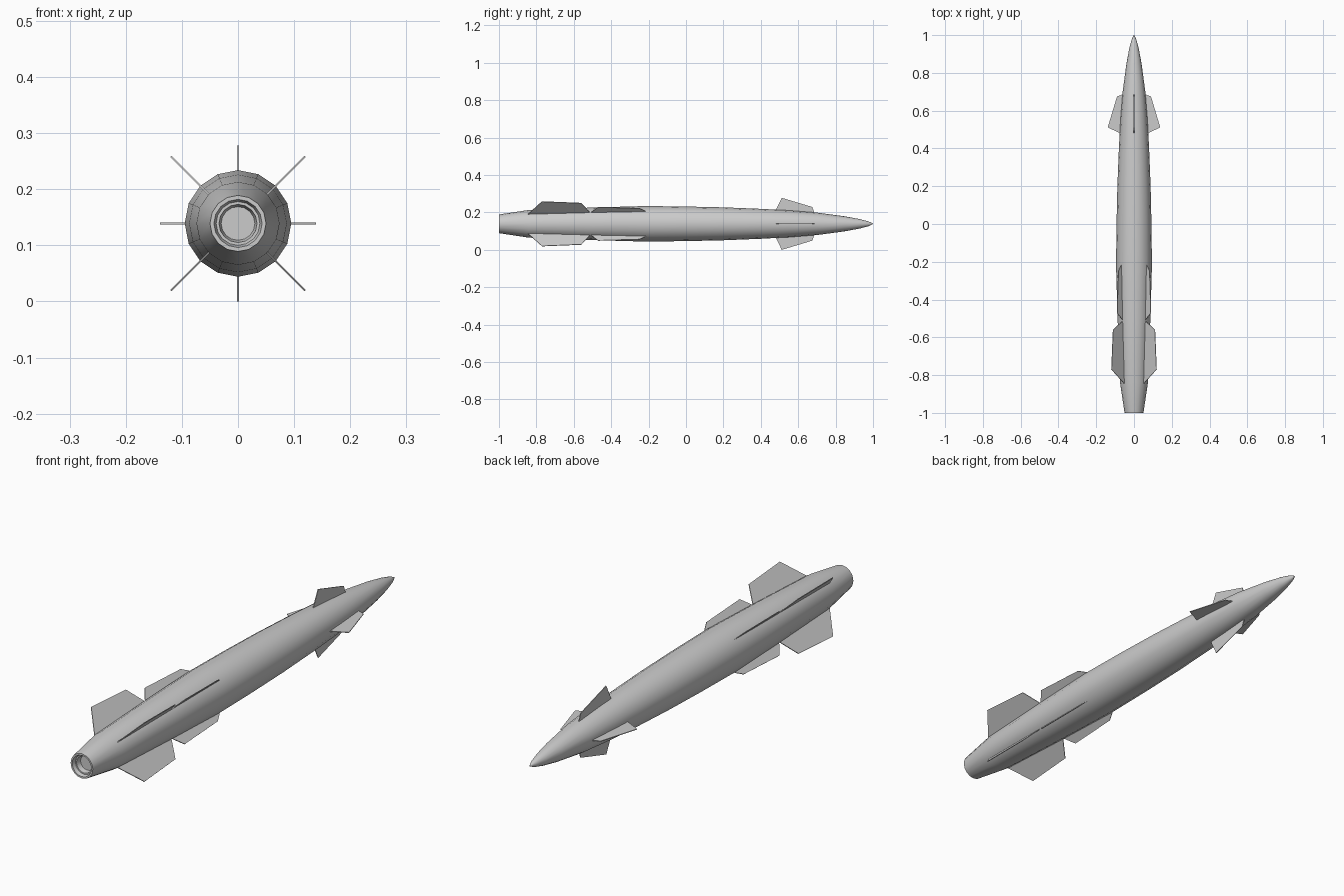
import bpy, bmesh, math

if "Cube" in bpy.data.objects:
    bpy.data.objects.remove(bpy.data.objects["Cube"])

AXIS_Z = 0.139
SIDES = 16


def finish(name, bm, smooth):
    bmesh.ops.recalc_face_normals(bm, faces=bm.faces)
    mesh = bpy.data.meshes.new(name)
    bm.to_mesh(mesh)
    bm.free()
    ob = bpy.data.objects.new(name, mesh)
    ob.location.z = AXIS_Z
    bpy.context.collection.objects.link(ob)
    if smooth:
        bpy.context.view_layer.objects.active = ob
        ob.select_set(True)
        bpy.ops.object.shade_smooth_by_angle(angle=math.radians(35))
        ob.select_set(False)
    return ob


def lathe(name, profile):
    """Spin (y, radius) points around the long axis; the end rings are capped."""
    bm = bmesh.new()
    rings = []
    for y, r in profile:
        rings.append([bm.verts.new((r * math.cos(2 * math.pi * i / SIDES), y,
                                    r * math.sin(2 * math.pi * i / SIDES)))
                      for i in range(SIDES)])
    for a, b in zip(rings, rings[1:]):
        for i in range(SIDES):
            j = (i + 1) % SIDES
            bm.faces.new((a[i], a[j], b[j], b[i]))
    bm.faces.new(rings[0])
    bm.faces.new(rings[-1])
    return finish(name, bm, True)


def fin_set(name, outline, first_angle, thickness):
    """Four thin plates from a (y, radius) outline, spaced 90 degrees apart."""
    for k in range(4):
        a = math.radians(first_angle + 90 * k)
        c, s = math.cos(a), math.sin(a)
        bm = bmesh.new()
        sides = []
        for t in (-thickness / 2, thickness / 2):
            sides.append([bm.verts.new((r * c - t * s, y, r * s + t * c))
                          for y, r in outline])
            bm.faces.new(sides[-1])
        lo, hi = sides
        for i in range(len(outline)):
            j = (i + 1) % len(outline)
            bm.faces.new((lo[i], lo[j], hi[j], hi[i]))
        finish(f"{name}_{k + 1}", bm, False)


# Body: recessed nozzle floor, nozzle wall, rim, tapered tail, hull, pointed nose
lathe("body", [
    (-0.965, 0.030), (-0.985, 0.034), (-0.985, 0.039), (-1.0, 0.043),
    (-1.0, 0.050), (-0.84, 0.074), (-0.5, 0.087), (-0.22, 0.095),
    (0.0, 0.0925), (0.2, 0.088), (0.4, 0.080), (0.55, 0.072),
    (0.7, 0.060), (0.85, 0.040), (0.93, 0.025), (0.975, 0.013), (0.993, 0.005), (1.0, 0.001)])

# Forward steering fins, on the vertical and horizontal axes
fin_set("front_fin", [(0.69, 0.050), (0.675, 0.090), (0.512, 0.139),
                      (0.477, 0.068), (0.48, 0.050)], 0, 0.003)

# Mid strakes and tail fins, on the diagonals
fin_set("mid_strake", [(-0.21, 0.080), (-0.215, 0.096), (-0.25, 0.118), (-0.47, 0.127),
                       (-0.51, 0.084), (-0.51, 0.070)], 45, 0.003)
fin_set("tail_fin", [(-0.515, 0.070), (-0.515, 0.088), (-0.56, 0.157),
                     (-0.77, 0.169), (-0.845, 0.073), (-0.83, 0.060)], 45, 0.003)
